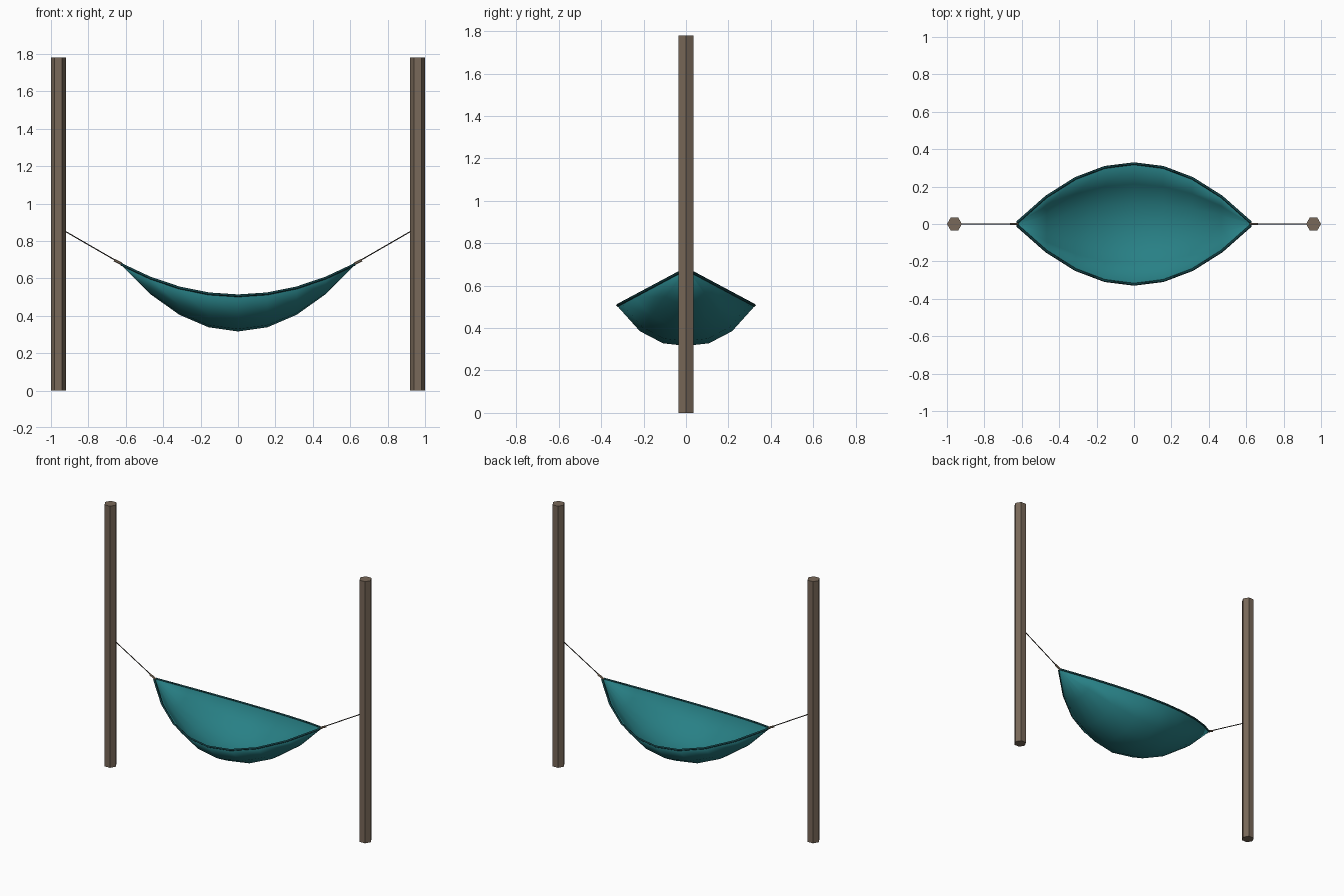
import bpy, bmesh, math
from mathutils import Vector

if "Cube" in bpy.data.objects:
    bpy.data.objects.remove(bpy.data.objects["Cube"])

def material(name, rgb):
    m = bpy.data.materials.new(name)
    m.diffuse_color = (*rgb, 1)
    m.use_nodes = True
    m.node_tree.nodes["Principled BSDF"].inputs["Base Color"].default_value = m.diffuse_color
    return m

WOOD = material("brown wood", (0.19, 0.14, 0.10))
CLOTH = material("teal cloth", (0.021, 0.215, 0.235))
HEM = material("dark teal hem", (0.006, 0.05, 0.057))
ROPE = material("dark rope", (0.045, 0.038, 0.03))
WRAP = material("tan wrap", (0.25, 0.18, 0.12))

def finish(bm, name, mat, smooth=False):
    bmesh.ops.recalc_face_normals(bm, faces=bm.faces)
    me = bpy.data.meshes.new(name)
    bm.to_mesh(me)
    bm.free()
    me.materials.append(mat)
    for p in me.polygons:
        p.use_smooth = smooth
    ob = bpy.data.objects.new(name, me)
    bpy.context.collection.objects.link(ob)
    return ob

def rod(name, a, b, radius, sides, mat):
    a, b = Vector(a), Vector(b)
    bm = bmesh.new()
    bmesh.ops.create_cone(bm, cap_ends=True, segments=sides, radius1=radius,
                          radius2=radius, depth=(b - a).length)
    ob = finish(bm, name, mat)
    ob.location = (a + b) / 2
    ob.rotation_euler = (b - a).to_track_quat('Z', 'Y').to_euler()
    return ob

# Hammock shape: t runs along the length, s across the width (both -1..1)
def cloth_point(t, s):
    k = 1 - t * t
    rim = 0.507 + 0.168 * t * t
    return Vector((0.625 * t, s * (0.008 + 0.315 * k),
                   rim - 0.188 * k * (1 - abs(s) ** 2.5)))

NX, NY = 8, 6

# Cloth: curved sheet given thickness
bm = bmesh.new()
grid = [[bm.verts.new(cloth_point(2 * i / NX - 1, 2 * j / NY - 1))
         for j in range(NY + 1)] for i in range(NX + 1)]
for i in range(NX):
    for j in range(NY):
        bm.faces.new((grid[i][j], grid[i + 1][j], grid[i + 1][j + 1], grid[i][j + 1]))
cloth = finish(bm, "hammock_cloth", CLOTH, True)
solid = cloth.modifiers.new("thickness", 'SOLIDIFY')
solid.thickness = 0.006
solid.offset = 0

# Hem cords along both rims
for side, s in (("front", -1), ("back", 1)):
    cu = bpy.data.curves.new(side + "_hem", 'CURVE')
    cu.dimensions = '3D'
    cu.bevel_depth = 0.007
    cu.bevel_resolution = 0
    cu.use_fill_caps = True
    sp = cu.splines.new('POLY')
    sp.points.add(NX)
    for i, p in enumerate(sp.points):
        p.co = (*cloth_point(2 * i / NX - 1, s), 1)
    cu.materials.append(HEM)
    bpy.context.collection.objects.link(bpy.data.objects.new(side + "_hem", cu))

# Posts, ropes and wraps on each end
for side, d in (("left", -1), ("right", 1)):
    rod(side + "_post", (d * 0.96, 0, 0), (d * 0.96, 0, 1.78), 0.04, 6, WOOD).rotation_euler.z = math.pi / 2
    rod(side + "_rope", (d * 0.925, 0, 0.852), (d * 0.62, 0, 0.676), 0.003, 6, ROPE)
    rod(side + "_wrap", (d * 0.662, 0, 0.698), (d * 0.62, 0, 0.676), 0.007, 6, WRAP)
